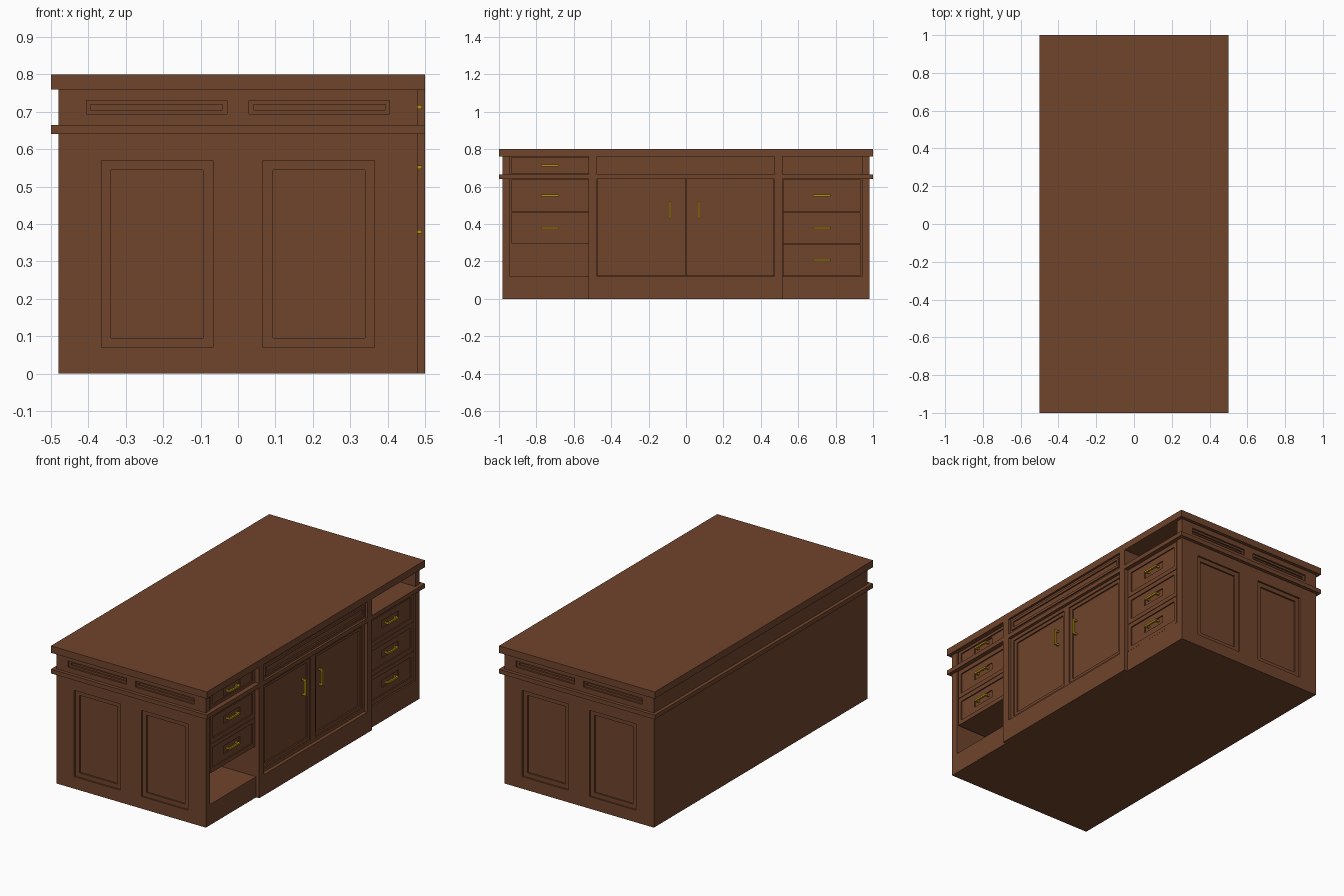
import bpy
import bmesh
from mathutils import Matrix, Vector

default = bpy.data.objects.get("Cube")
if default:
    bpy.data.objects.remove(default, do_unlink=True)


def material(name, color):
    m = bpy.data.materials.new(name)
    m.use_nodes = True
    m.diffuse_color = color
    m.node_tree.nodes["Principled BSDF"].inputs["Base Color"].default_value = color
    return m


wood = material("brown wood", (0.16, 0.058, 0.025, 1))
brass = material("brass", (0.47, 0.29, 0.006, 1))


def boxes(name, spans, mat=wood):
    """One object from boxes given as ((x0, x1), (y0, y1), (z0, z1))."""
    bm = bmesh.new()
    for span in spans:
        size = [b - a for a, b in span]
        mid = Vector([(a + b) / 2 for a, b in span])
        bmesh.ops.create_cube(bm, size=1, matrix=Matrix.Translation(mid) @ Matrix.Diagonal((*size, 1)))
    mesh = bpy.data.meshes.new(name)
    bm.to_mesh(mesh)
    bm.free()
    mesh.materials.append(mat)
    obj = bpy.data.objects.new(name, mesh)
    bpy.context.collection.objects.link(obj)
    return obj


def carve(obj, spans):
    """Cut boxes out of an object."""
    cutter = boxes("cutter", spans)
    cutter.hide_render = True
    mod = obj.modifiers.new("carve", 'BOOLEAN')
    mod.operation = 'DIFFERENCE'
    mod.solver = 'EXACT'
    mod.object = cutter
    graph = bpy.context.evaluated_depsgraph_get()
    mesh = bpy.data.meshes.new_from_object(obj.evaluated_get(graph))
    obj.modifiers.clear()
    obj.data = mesh
    bpy.data.objects.remove(cutter, do_unlink=True)


def shrink(span, d):
    return (span[0] + d, span[1] - d)


def handle(name, x, y, z, vertical=False):
    """Bar pull on two posts, standing out along x."""
    half, t = 0.047, 0.005
    tip = x + 0.024
    parts = []
    for s in (-1, 1):
        c = s * (half - t)
        py, pz = (y, z + c) if vertical else (y + c, z)
        parts.append(((x - 0.004, tip - t), (py - t, py + t), (pz - t, pz + t)))
    a, b = (t, half) if vertical else (half, t)
    parts.append(((tip - 2 * t, tip), (y - a, y + a), (z - b, z + b)))
    boxes(name, parts, brass)


# Carcass with the drawer openings and room for the centre section
left_bay, right_bay, centre = (-0.94, -0.52), (0.515, 0.94), (-0.52, 0.515)
lower, upper = (0.12, 0.65), (0.655, 0.77)
body = boxes("body", [((-0.48, 0.48), (-0.98, 0.98), (0, 0.78))])
carve(body, [((0.05, 0.6), bay, z) for bay in (left_bay, right_bay) for z in (lower, upper)])
carve(body, [((0.44, 0.6), shrink(centre, 0.01), (0.05, 0.77))])

# Stepped recessed panels on both ends
for step, depth in ((0, 0.01), (1, 0.02)):
    cuts = []
    for end in (-1, 1):
        y = tuple(sorted((end * (0.98 - depth), end * 1.1)))
        for s in (-1, 1):
            tall = tuple(sorted((s * 0.067, s * 0.365)))
            wide = tuple(sorted((s * 0.03, s * 0.405)))
            cuts.append((shrink(tall, 0.026 * step), y, shrink((0.07, 0.57), 0.025 * step)))
            cuts.append((shrink(wide, 0.011 * step), y, shrink((0.694, 0.73), 0.011 * step)))
    carve(body, cuts)

# Worktop and ledge
boxes("worktop", [((-0.5, 0.5), (-1, 1), (0.76, 0.8))])
boxes("ledge", [((-0.5, 0.5), (-1, 1), (0.64, 0.665))])

# Projecting centre section with door opening and frieze
frame = boxes("centre_frame", [((0.43, 0.5), centre, (0, 0.78))])
opening = (-0.475, 0.472)
carve(frame, [((0.465, 0.6), opening, (0.12, 0.65)), ((0.487, 0.6), opening, (0.655, 0.761))])
frieze = boxes("centre_frieze", [((0.46, 0.495), shrink(opening, 0.018), (0.682, 0.744))])
carve(frieze, [((0.485, 0.6), shrink(opening, 0.033), (0.697, 0.729))])

# Pair of panelled doors
for name, y, hy in (("left_door", (0.0, 0.47), 0.07), ("right_door", (-0.473, -0.003), -0.085)):
    door = boxes(name, [((0.455, 0.482), y, (0.122, 0.642))])
    inner = shrink(y, 0.02)
    carve(door, [((0.474, 0.6), inner, (0.143, 0.62))])
    carve(door, [((0.466, 0.6), shrink(inner, 0.02), (0.163, 0.6))])
    handle(name + "_handle", 0.474, hy, 0.475, vertical=True)


def drawer(name, y, z):
    """Drawer with a recessed front and a pocket behind its pull."""
    obj = boxes(name, [((0.06, 0.476), y, z)])
    mid_y, mid_z = sum(y) / 2, sum(z) / 2
    rim = min(0.025, (z[1] - z[0]) * 0.18)
    carve(obj, [((0.469, 0.6), shrink(y, 0.025), shrink(z, rim))])
    carve(obj, [((0.463, 0.6), (mid_y - 0.075, mid_y + 0.075), (mid_z - 0.022, mid_z + 0.022))])
    handle(name + "_handle", 0.468, mid_y, mid_z)


# Drawers: one lower drawer and one upper drawer are absent
left_y, right_y = (-0.932, -0.522), (0.518, 0.932)
drawer("upper_drawer", left_y, (0.668, 0.757))
for i, z in enumerate(((0.466, 0.638), (0.296, 0.463), (0.124, 0.293))):
    drawer("back_drawer_%d" % (i + 1), right_y, z)
    if i < 2:
        drawer("front_drawer_%d" % (i + 1), left_y, z)
